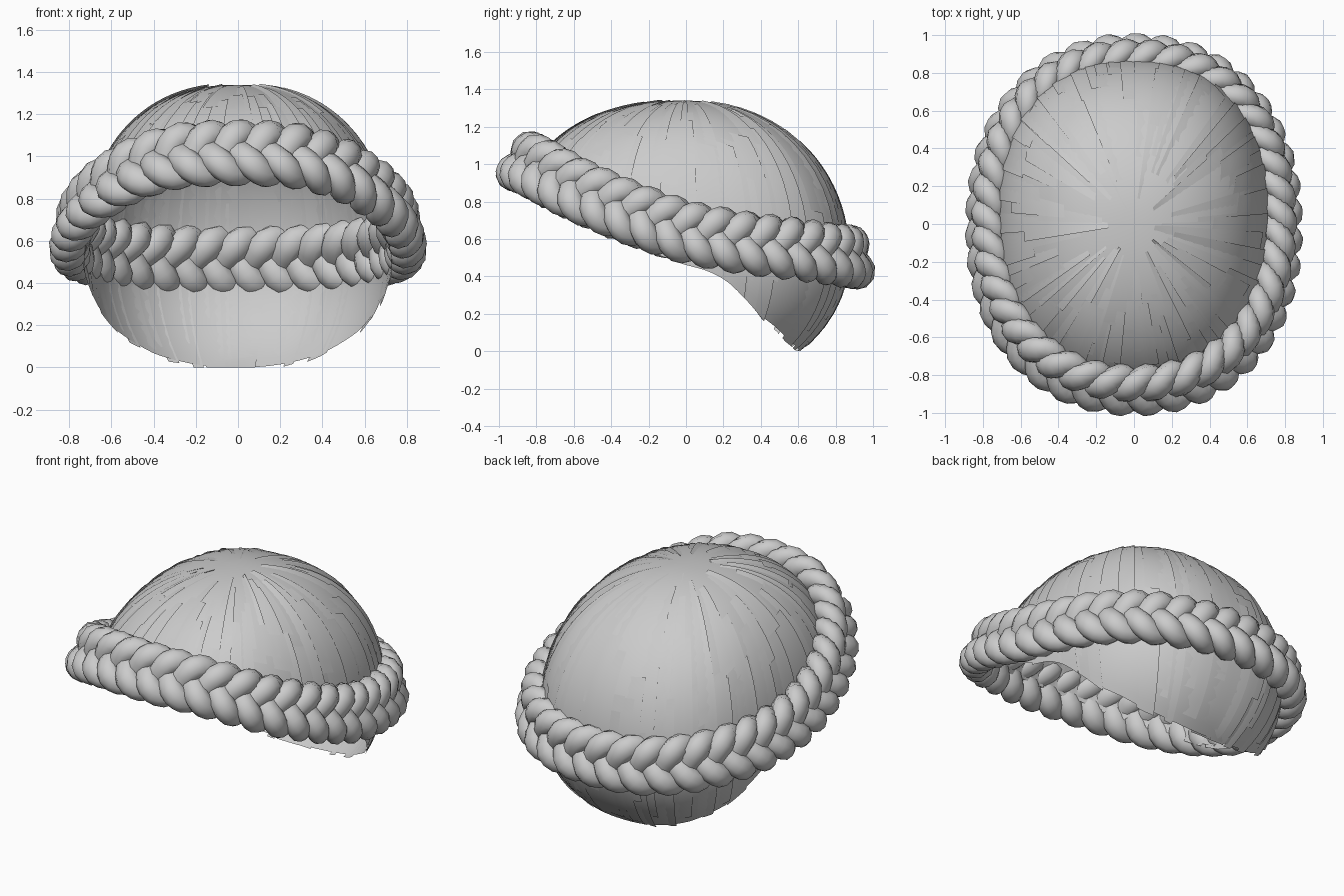
import bpy, math, random
from mathutils import Vector

if "Cube" in bpy.data.objects:
    bpy.data.objects.remove(bpy.data.objects["Cube"])

random.seed(4)


def lerp_table(table, v):
    if v <= table[0][0]:
        return table[0][1]
    for (a, fa), (b, fb) in zip(table, table[1:]):
        if v <= b:
            return fa + (fb - fa) * (v - a) / (b - a)
    return table[-1][1]


def spow(v, e):
    return math.copysign(abs(v) ** e, v)


def make_mesh(name, verts, faces):
    me = bpy.data.meshes.new(name)
    me.from_pydata(verts, [], faces)
    me.polygons.foreach_set("use_smooth", [True] * len(faces))
    ob = bpy.data.objects.new(name, me)
    bpy.context.collection.objects.link(ob)
    return ob


# Hair cap surface: squarish dome with a hem low at the nape, high at the brow
MID = 0.5
HEM = [(-1, 0.97), (-0.75, 0.87), (-0.5, 0.75), (-0.25, 0.6), (0, 0.47),
       (0.1, 0.44), (0.2, 0.39), (0.33, 0.29), (0.48, 0.18), (0.76, 0.065), (1, 0.0)]


def cap_point(theta, s, lift=0.0):
    sn = math.sin(theta)
    p = 2.3 - 0.2 * max(0, sn)
    hem = lerp_table(HEM, sn)
    if hem >= MID:
        end = math.acos(((hem - MID) / 0.84) ** (p / 2))
    else:
        end = math.acos(-(MID - hem) / 0.7)
    phi = end * s
    c = math.cos(phi)
    if c >= 0:
        rho, z = math.sin(phi) ** (2 / p), 0.84 * c ** (2 / p)
    else:
        rho, z = math.sin(phi), 0.7 * c
    ry, e = (0.87, 0.86) if sn > 0 else (0.95, 0.9)
    k = 1 + lift
    return (0.73 * rho * k * spow(math.cos(theta), e),
            ry * rho * k * spow(sn, e), max(0, MID + z * k))


N, R = 96, 32
verts = [cap_point(0, 0)]
faces = []
for j in range(1, R + 1):
    for i in range(N):
        verts.append(cap_point(2 * math.pi * i / N, j / R))
for i in range(N):
    n = (i + 1) % N
    faces.append((0, 1 + i, 1 + n))
    for j in range(R - 1):
        a, b = 1 + j * N, 1 + (j + 1) * N
        faces.append((a + i, b + i, b + n, a + n))
make_mesh("hair_cap", verts, faces)

# Thin overlapping locks combed from the crown, one edge lifted
verts, faces = [], []
for k in range(110):
    t0 = 2 * math.pi * (k + random.random()) / 110
    width = random.uniform(0.08, 0.2)
    s0 = random.uniform(0.04, 0.6)
    s1 = min(1.01, s0 + random.uniform(0.3, 0.7))
    high = random.uniform(0.005, 0.014)
    base = len(verts)
    for j in range(13):
        s = s0 + (s1 - s0) * j / 12
        for i in range(5):
            verts.append(cap_point(t0 + width * (i / 4 - 0.5), s,
                                   -0.002 + high * i / 4))
    for j in range(12):
        for i in range(4):
            a = base + j * 5 + i
            faces.append((a, a + 5, a + 6, a + 1))
make_mesh("hair_locks", verts, faces)

# Braid crown: three flattened strands woven around a tilted ring
RISE = [(-0.9, 1.035), (-0.75, 0.955), (-0.6, 0.87), (-0.3, 0.74), (0, 0.635),
        (0.3, 0.58), (0.6, 0.545), (0.9, 0.5)]


def ring(theta):
    sn = math.sin(theta)
    y = (0.9 if sn > 0 else 0.88) * spow(sn, 0.91)
    z = sum(lerp_table(RISE, y + d) for d in (-0.06, 0, 0.06)) / 3
    return Vector((0.783 * spow(math.cos(theta), 0.91), y, z))


# Even arc-length samples, starting at the back
raw = [ring(math.pi / 2 + 2 * math.pi * i / 2000) for i in range(2001)]
dist = [0.0]
for a, b in zip(raw, raw[1:]):
    dist.append(dist[-1] + (b - a).length)
TURNS = 13
STEPS = TURNS * 20
path, k = [], 0
for i in range(STEPS):
    d = dist[-1] * i / STEPS
    while dist[k + 1] < d:
        k += 1
    path.append(raw[k].lerp(raw[k + 1], (d - dist[k]) / (dist[k + 1] - dist[k])))

frames = []
for i, c in enumerate(path):
    t = (path[(i + 2) % STEPS] - path[i - 2]).normalized()
    n = Vector((t.y, -t.x, 0)).normalized()
    lean = math.radians(12 + 22 * max(0, -n.y))
    up = Vector((0, 0, math.cos(lean))) - n * math.sin(lean)
    up = (up - t * up.dot(t)).normalized()
    frames.append((c, up, t.cross(up)))

SIDES = 10
for strand in range(3):
    centres = []
    for i, (c, up, out) in enumerate(frames):
        u = 2 * math.pi * (TURNS * i / STEPS + strand / 3)
        centres.append(c + up * 0.106 * math.sin(u) + out * 0.036 * math.sin(2 * u))
    verts, faces = [], []
    for i, c in enumerate(centres):
        d = (centres[(i + 1) % STEPS] - centres[i - 1]).normalized()
        out = frames[i][2]
        out = (out - d * out.dot(d)).normalized()
        side = d.cross(out)
        for m in range(SIDES):
            a = 2 * math.pi * m / SIDES
            verts.append(c + out * 0.062 * math.cos(a) + side * 0.07 * math.sin(a))
    for i in range(STEPS):
        a, b = i * SIDES, (i + 1) % STEPS * SIDES
        for m in range(SIDES):
            n = (m + 1) % SIDES
            faces.append((a + m, a + n, b + n, b + m))
    make_mesh("braid_strand_%d" % (strand + 1), verts, faces)
